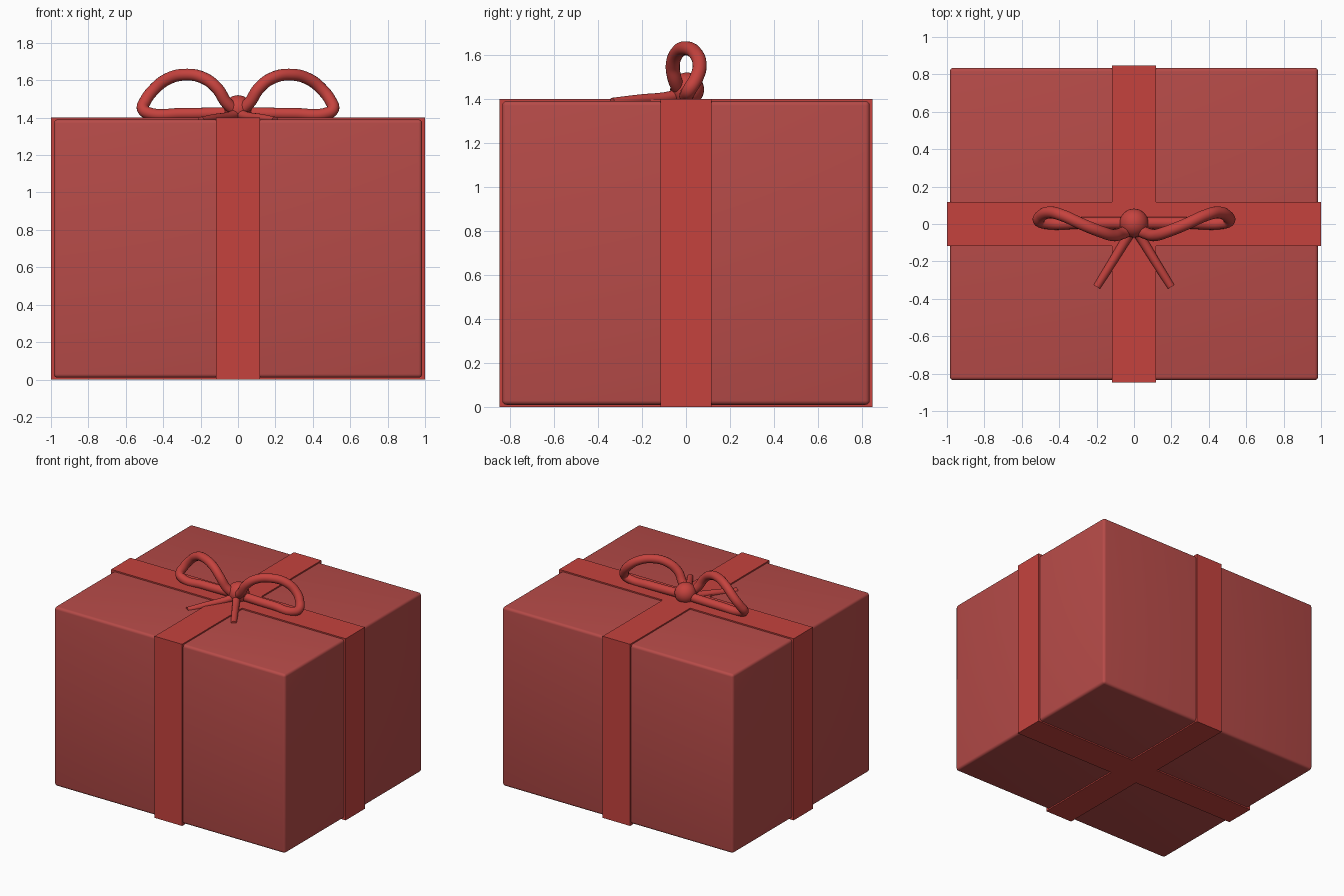
import bpy
from math import radians

if "Cube" in bpy.data.objects:
    bpy.data.objects.remove(bpy.data.objects["Cube"])


def material(name, colour):
    mat = bpy.data.materials.new(name)
    mat.diffuse_color = (*colour, 1)
    mat.use_nodes = True
    mat.node_tree.nodes["Principled BSDF"].inputs["Base Color"].default_value = mat.diffuse_color
    return mat


PAPER = material("paper_red", (0.47, 0.07, 0.065))
RIBBON = material("ribbon_red", (0.56, 0.055, 0.048))


def box(name, size, z_mid, mat, bevel=0):
    bpy.ops.mesh.primitive_cube_add(size=1, location=(0, 0, z_mid))
    ob = bpy.context.object
    ob.name = name
    ob.scale = size
    bpy.ops.object.transform_apply(location=False, rotation=False, scale=True)
    ob.data.materials.append(mat)
    if bevel:
        mod = ob.modifiers.new("Bevel", 'BEVEL')
        mod.width = bevel
        mod.segments = 4
        bpy.ops.object.modifier_apply(modifier=mod.name)
        bpy.ops.object.shade_smooth_by_angle(angle=radians(40))
    return ob


def cord(name, points, radius, tip=1.0, side=1):
    """Round cord through the points; side=-1 mirrors it in x."""
    cu = bpy.data.curves.new(name, 'CURVE')
    cu.dimensions = '3D'
    cu.bevel_depth = radius
    cu.bevel_resolution = 6
    cu.resolution_u = 10
    cu.use_fill_caps = True
    sp = cu.splines.new('BEZIER')
    sp.bezier_points.add(len(points) - 1)
    for i, (bp, (x, y, z)) in enumerate(zip(sp.bezier_points, points)):
        bp.co = (side * x, y, z)
        bp.handle_left_type = bp.handle_right_type = 'AUTO'
        bp.radius = 1 + (tip - 1) * i / (len(points) - 1)
    ob = bpy.data.objects.new(name, cu)
    bpy.context.collection.objects.link(ob)
    cu.materials.append(RIBBON)
    # Turn the curve into a mesh
    bpy.ops.object.select_all(action='DESELECT')
    ob.select_set(True)
    bpy.context.view_layer.objects.active = ob
    bpy.ops.object.convert(target='MESH')
    bpy.ops.object.shade_smooth_by_angle(angle=radians(50))


# Wrapped box with softened edges
box("gift_box", (1.97, 1.67, 1.38), 0.70, PAPER, bevel=0.02)

# Ribbon bands, crossing on the lid and underneath
box("ribbon_band_lengthwise", (2.0, 0.234, 1.40), 0.70, RIBBON)
box("ribbon_band_crosswise", (0.234, 1.696, 1.40), 0.70, RIBBON)

# Bow knot
bpy.ops.mesh.primitive_uv_sphere_add(segments=32, ring_count=16, radius=0.077,
                                     location=(0, 0.005, 1.443))
knot = bpy.context.object
knot.name = "bow_knot"
knot.data.materials.append(RIBBON)
bpy.ops.object.shade_smooth()

# Bow loops and tails, left and right
loop = [(0.02, -0.03, 1.44), (0.065, -0.05, 1.485), (0.11, -0.06, 1.555),
        (0.18, -0.04, 1.61), (0.28, 0.0, 1.63), (0.38, 0.045, 1.605),
        (0.45, 0.062, 1.55), (0.495, 0.045, 1.49), (0.508, 0.018, 1.445),
        (0.475, 0.006, 1.423), (0.30, 0.005, 1.42), (0.02, 0.005, 1.425)]
tail = [(0.0, -0.02, 1.425), (0.04, -0.08, 1.408), (0.12, -0.21, 1.397),
        (0.198, -0.335, 1.384)]
for side, label in ((-1, "left"), (1, "right")):
    cord(f"bow_loop_{label}", loop, 0.032, side=side)
    cord(f"bow_tail_{label}", tail, 0.028, tip=0.75, side=side)
